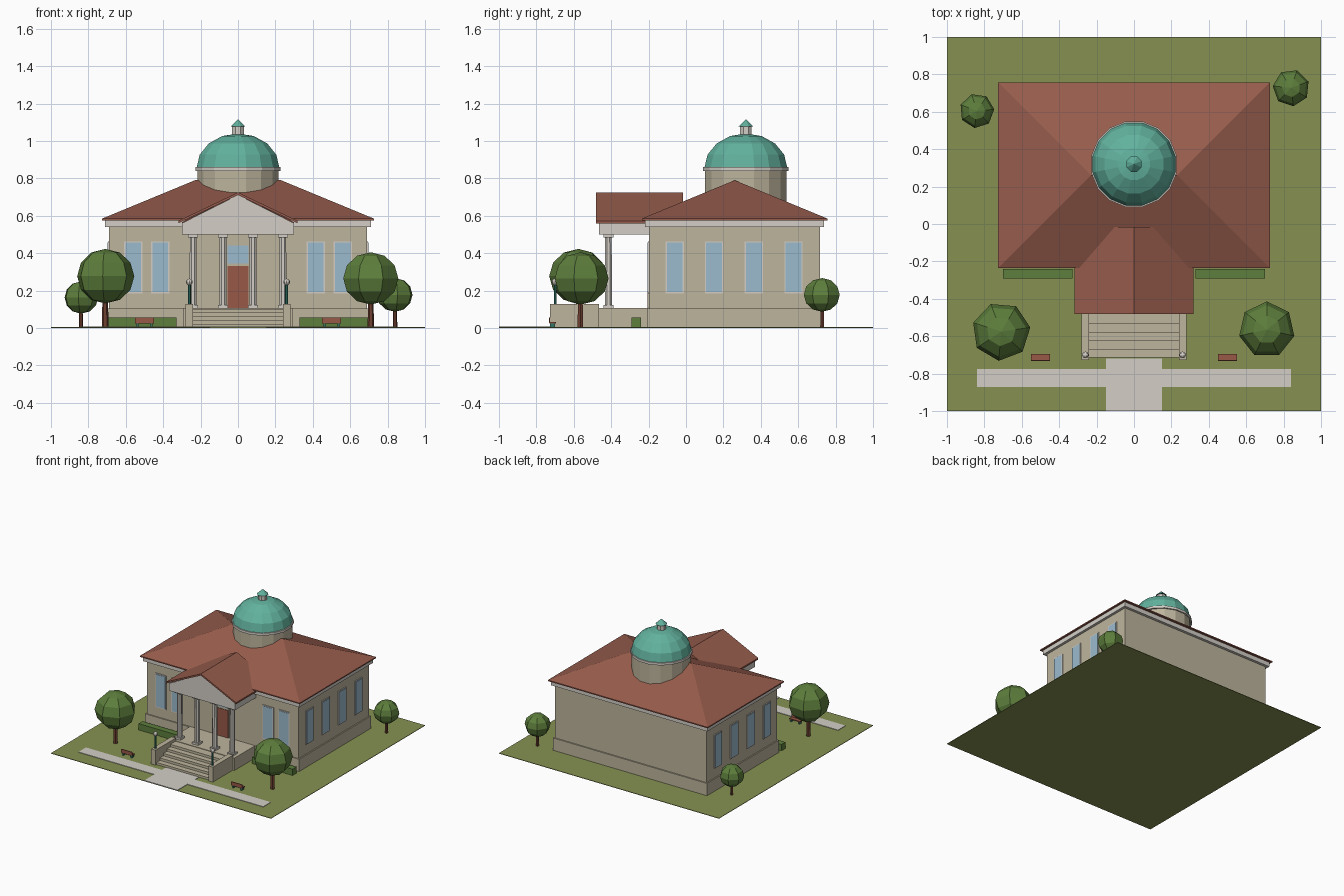
import bpy, bmesh, math

if "Cube" in bpy.data.objects:
    bpy.data.objects.remove(bpy.data.objects["Cube"])


def srgb(r, g, b):
    f = lambda c: c / 12.92 if c <= 0.04045 else ((c + 0.055) / 1.055) ** 2.4
    return (f(r / 255), f(g / 255), f(b / 255), 1)


MATS = {}
for name, rgb in {
    "grass": (134, 145, 82), "sandstone": (190, 181, 157), "pale_stone": (211, 206, 198),
    "roof_tile": (150, 92, 76), "copper_green": (98, 178, 158), "glass": (156, 187, 207),
    "red_wood": (152, 88, 70), "leaf": (93, 126, 60), "bark": (112, 64, 50),
    "lamp_green": (48, 118, 104),
}.items():
    MATS[name] = bpy.data.materials.new(name)
    MATS[name].diffuse_color = srgb(*rgb)


def finish(name, bm, mat):
    bmesh.ops.recalc_face_normals(bm, faces=bm.faces)
    me = bpy.data.meshes.new(name)
    bm.to_mesh(me)
    bm.free()
    me.materials.append(MATS[mat])
    ob = bpy.data.objects.new(name, me)
    bpy.context.collection.objects.link(ob)
    return ob


def box(name, x0, x1, y0, y1, z0, z1, mat):
    bm = bmesh.new()
    bmesh.ops.create_cube(bm, size=1)
    for v in bm.verts:
        v.co = (x1 if v.co.x > 0 else x0, y1 if v.co.y > 0 else y0, z1 if v.co.z > 0 else z0)
    return finish(name, bm, mat)


def prism(name, profile, y0, y1, mat):
    """Extrude an x/z outline along y."""
    bm = bmesh.new()
    a = [bm.verts.new((x, y0, z)) for x, z in profile]
    b = [bm.verts.new((x, y1, z)) for x, z in profile]
    bm.faces.new(a)
    bm.faces.new(b)
    n = len(a)
    for i in range(n):
        j = (i + 1) % n
        bm.faces.new((a[i], a[j], b[j], b[i]))
    return finish(name, bm, mat)


def lathe(name, profile, x, y, sides, mat, phase=0.0):
    """Revolve (radius, z) points around a vertical axis, closing both ends."""
    bm = bmesh.new()
    rings = []
    for r, z in profile:
        if r < 1e-5:
            rings.append([bm.verts.new((x, y, z))])
        else:
            angles = [math.radians(phase) + math.tau * i / sides for i in range(sides)]
            rings.append([bm.verts.new((x + r * math.cos(t), y + r * math.sin(t), z)) for t in angles])
    for a, b in zip(rings, rings[1:]):
        for i in range(sides):
            j = (i + 1) % sides
            if len(a) == 1:
                bm.faces.new((a[0], b[i], b[j]))
            elif len(b) == 1:
                bm.faces.new((a[i], a[j], b[0]))
            else:
                bm.faces.new((a[i], a[j], b[j], b[i]))
    for ring in (rings[0], rings[-1]):
        if len(ring) > 1:
            bm.faces.new(ring)
    return finish(name, bm, mat)


def ball(rx, rz, z, bands):
    return [(rx * math.sin(math.pi * i / bands), z - rz * math.cos(math.pi * i / bands))
            for i in range(bands + 1)]


# Lawn and paths
box("lawn", -1, 1, -1, 1, 0, 0.004, "grass")
box("entrance_path", -0.15, 0.15, -1, -0.72, 0.002, 0.008, "pale_stone")
for s in (-1, 1):
    xs = sorted((s * 0.15, s * 0.84))
    box("cross_path", *xs, -0.872, -0.775, 0.002, 0.008, "pale_stone")

# Main block
box("plinth", -0.70, 0.70, -0.207, 0.727, 0.002, 0.105, "sandstone")
box("walls", -0.69, 0.69, -0.198, 0.717, 0.105, 0.545, "sandstone")
box("cornice", -0.711, 0.711, -0.22, 0.739, 0.54, 0.577, "pale_stone")

# Hipped roof with a short ridge and a thin eave edge
bm = bmesh.new()
X, Y0, Y1, YM = 0.726, -0.236, 0.756, 0.26
low, eave = [[bm.verts.new((x, y, z)) for x, y in ((-X, Y0), (X, Y0), (X, Y1), (-X, Y1))]
             for z in (0.576, 0.585)]
left, right = bm.verts.new((-0.23, YM, 0.79)), bm.verts.new((0.23, YM, 0.79))
bm.faces.new(low)
for i in range(4):
    j = (i + 1) % 4
    bm.faces.new((low[i], low[j], eave[j], eave[i]))
bm.faces.new((eave[0], eave[1], right, left))
bm.faces.new((eave[1], eave[2], right))
bm.faces.new((eave[2], eave[3], left, right))
bm.faces.new((eave[3], eave[0], left))
finish("main_roof", bm, "roof_tile")

# Drum, dome and lantern
DY = 0.32
lathe("drum", [(0.222, 0.60), (0.222, 0.845)], 0, DY, 16, "sandstone", 11.25)
lathe("drum_ring", [(0.233, 0.84), (0.233, 0.86)], 0, DY, 16, "pale_stone", 11.25)
dome = [(0.226 * math.cos(math.pi * i / 8), 0.856 + 0.184 * math.sin(math.pi * i / 8)) for i in range(5)]
lathe("dome", dome, 0, DY, 16, "copper_green", 11.25)
lathe("lantern", [(0.034, 1.02), (0.034, 1.08)], 0, DY, 8, "pale_stone", 22.5)
lathe("lantern_cap", [(0.044, 1.076), (0, 1.116)], 0, DY, 8, "copper_green", 22.5)

# Portico: floor, columns, entablature, pediment and gable roof
box("portico_floor", -0.295, 0.295, -0.468, -0.2, 0.002, 0.106, "sandstone")
for x in (-0.24, -0.08, 0.08, 0.24):
    lathe("column", [(0.021, 0.12), (0.019, 0.485)], x, -0.415, 8, "pale_stone", 22.5)
    box("column_base", x - 0.027, x + 0.027, -0.442, -0.388, 0.106, 0.122, "pale_stone")
    box("column_capital", x - 0.027, x + 0.027, -0.442, -0.388, 0.483, 0.502, "pale_stone")
box("entablature", -0.30, 0.30, -0.465, -0.19, 0.50, 0.565, "pale_stone")
prism("pediment", [(-0.30, 0.56), (0.30, 0.56), (0, 0.712)], -0.465, -0.44, "pale_stone")
prism("portico_roof_core", [(-0.30, 0.565), (0.30, 0.565), (0, 0.712)], -0.44, -0.017, "roof_tile")
prism("portico_roof", [(-0.319, 0.573), (0, 0.725), (0.319, 0.573), (0.319, 0.56), (0, 0.711), (-0.319, 0.56)],
      -0.482, -0.015, "roof_tile")

# Steps between two cheek walls, each carrying a lamp
for i in range(5):
    box("step", -0.24, 0.24, -0.715 + i * 0.045, -0.465, 0.002 + i * 0.02, 0.022 + i * 0.02, "sandstone")
for s in (-1, 1):
    xs = sorted((s * 0.24, s * 0.281))
    box("cheek_wall", *xs, -0.727, -0.465, 0.002, 0.127, "sandstone")
    lathe("lamp_post", [(0.008, 0.125), (0.008, 0.235)], s * 0.26, -0.70, 6, "lamp_green")
    lathe("lamp_globe", ball(0.018, 0.018, 0.246, 6), s * 0.26, -0.70, 8, "pale_stone")

# Windows: thin frame plates with glass on top
ZB, ZT, HW, B = 0.185, 0.463, 0.049, 0.007
for x in (-0.56, -0.415, 0.415, 0.56):
    box("front_window_frame", x - HW, x + HW, -0.204, -0.195, ZB, ZT, "pale_stone")
    box("front_window_glass", x - HW + B, x + HW - B, -0.207, -0.20, ZB + B, ZT - B, "glass")
for s in (-1, 1):
    for y in (-0.06, 0.15, 0.363, 0.575):
        xs = sorted((s * 0.687, s * 0.696))
        box("side_window_frame", *xs, y - HW, y + HW, ZB, ZT, "pale_stone")
        xs = sorted((s * 0.692, s * 0.699))
        box("side_window_glass", *xs, y - HW + B, y + HW - B, ZB + B, ZT - B, "glass")

# Door with a transom window
box("door_frame", -0.06, 0.06, -0.203, -0.195, 0.106, 0.447, "sandstone")
box("door", -0.055, 0.055, -0.207, -0.20, 0.106, 0.332, "red_wood")
box("transom_glass", -0.055, 0.055, -0.207, -0.20, 0.346, 0.442, "glass")

# Hedges and benches
for s in (-1, 1):
    xs = sorted((s * 0.33, s * 0.70))
    box("hedge", *xs, -0.291, -0.24, 0.002, 0.056, "leaf")
    x = s * 0.50
    box("bench_seat", x - 0.05, x + 0.05, -0.73, -0.695, 0.024, 0.031, "red_wood")
    box("bench_back", x - 0.05, x + 0.05, -0.733, -0.726, 0.028, 0.056, "red_wood")
    for e in (-1, 1):
        lx = x + e * 0.038
        box("bench_leg", lx - 0.005, lx + 0.005, -0.726, -0.70, 0.003, 0.025, "lamp_green")

# Trees: x, y, crown height, crown radius, half height, turn
for x, y, z, r, h, turn in ((-0.71, -0.575, 0.277, 0.157, 0.146, 8), (0.71, -0.565, 0.265, 0.151, 0.14, -13),
                            (-0.84, 0.605, 0.163, 0.093, 0.086, 5), (0.84, 0.728, 0.177, 0.099, 0.09, 20)):
    t = 0.09 * r + 0.002
    lathe("tree_trunk", [(t * 1.1, 0.002), (t * 0.8, z)], x, y, 6, "bark")
    lathe("tree_crown", ball(r, h, z, 6), x, y, 7, "leaf", turn)

for m in bpy.data.materials:
    if m.users and not m.is_grease_pencil:
        m.use_nodes = True
        m.node_tree.nodes["Principled BSDF"].inputs["Base Color"].default_value = m.diffuse_color
